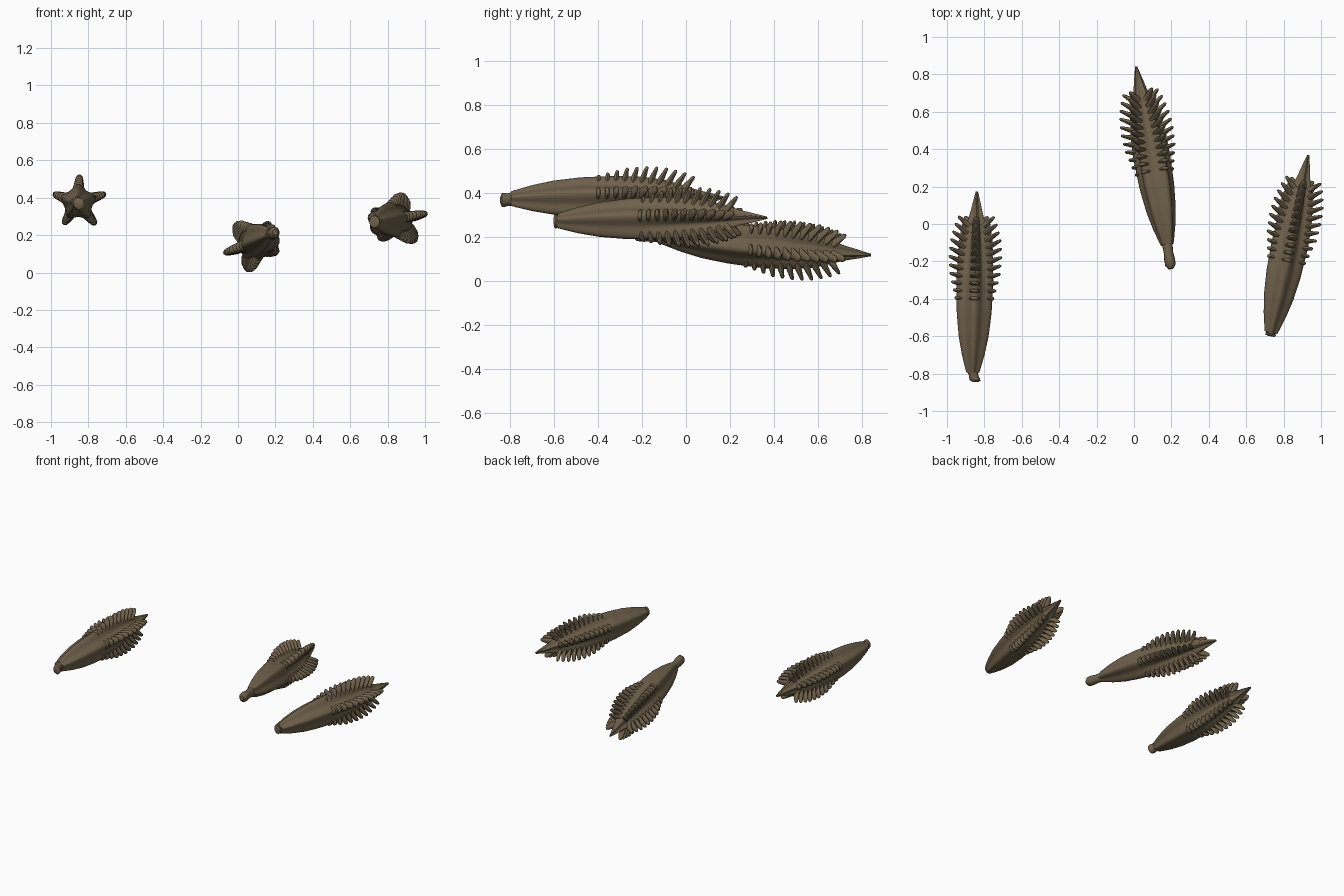
import bpy, bmesh, math
from math import sin, cos, pi
from mathutils import Vector, Matrix

if "Cube" in bpy.data.objects:
    bpy.data.objects.remove(bpy.data.objects["Cube"])

LENGTH = 0.97
brown = bpy.data.materials.new("seed brown")
brown.diffuse_color = (0.16, 0.12, 0.07, 1)
brown.use_nodes = True
brown.node_tree.nodes["Principled BSDF"].inputs["Base Color"].default_value = brown.diffuse_color

# ridge radius of the husk and reach of the spine tips, along its length (0 = stalk, 1 = beak)
HUSK = [(0, .036), (.03, .045), (.1, .064), (.2, .084), (.33, .098), (.5, .104), (.62, .098),
        (.72, .084), (.8, .062), (.87, .038), (.93, .024), (1, .006)]
REACH = [(.4, .106), (.46, .122), (.53, .142), (.62, .149), (.7, .140), (.77, .118), (.84, .088)]


def lookup(table, t):
    for (a, va), (b, vb) in zip(table, table[1:]):
        if t <= b:
            return va + (vb - va) * max(0, (t - a) / (b - a))
    return table[-1][1]


def loft(bm, rings):
    rows = [[bm.verts.new(p) for p in ring] for ring in rings]
    for a, b in zip(rows, rows[1:]):
        n = len(a)
        for i in range(n):
            bm.faces.new((a[i], a[(i + 1) % n], b[(i + 1) % n], b[i]))
    bm.faces.new(rows[0][::-1])
    bm.faces.new(rows[-1])


def finish(bm, name, matrix):
    bmesh.ops.transform(bm, matrix=matrix, verts=bm.verts)
    bmesh.ops.recalc_face_normals(bm, faces=bm.faces)
    mesh = bpy.data.meshes.new(name)
    bm.to_mesh(mesh)
    bm.free()
    mesh.materials.append(brown)
    ob = bpy.data.objects.new(name, mesh)
    bpy.context.collection.objects.link(ob)
    bpy.context.view_layer.objects.active = ob
    ob.select_set(True)
    bpy.ops.object.shade_smooth_by_angle(angle=math.radians(50))
    ob.select_set(False)


def seed(name, base, tip, roll, stalk_vec):
    # local z runs along the seed, local x and y follow world x and z
    base, tip = Vector(base), Vector(tip)
    axis = (tip - base).normalized()
    up = (Vector((0, 0, 1)) - axis * axis.z).normalized()
    side = axis.cross(up)
    m = Matrix((side, up, axis)).transposed().to_4x4()
    m.translation = base
    roll = math.radians(roll)

    # five-ribbed husk tapering to a beak
    bm = bmesh.new()
    rings = []
    for k in range(41):
        t = k / 40
        r = lookup(HUSK, t)
        depth = .22 + .16 * max(0, min(1, (t - .35) / .3))
        ring = []
        for i in range(50):
            a = 2 * pi * i / 50
            rr = r * (1 - depth * (.5 - .5 * cos(5 * a)) ** .8)
            ring.append((rr * cos(a + roll), rr * sin(a + roll), t * LENGTH))
        rings.append(ring)
    loft(bm, rings)
    finish(bm, name + "_husk", m)

    # blunt flattened spines along every rib
    bm = bmesh.new()
    count = 11
    for rib in range(5):
        a = roll + rib * 2 * pi / 5
        out, tang = Vector((cos(a), sin(a), 0)), Vector((-sin(a), cos(a), 0))
        for j in range(count):
            f = j / (count - 1)
            t = .41 + .40 * f
            lean = math.radians(2 + 38 * f)
            r0 = lookup(HUSK, t) * .72
            d = out * cos(lean) + Vector((0, 0, sin(lean)))
            thick = Vector((0, 0, cos(lean))) - out * sin(lean)
            root = out * r0 + Vector((0, 0, t * LENGTH))
            length = (lookup(REACH, t) - r0) / cos(lean)
            if rib % 2:
                length *= .97
            wide = .030 - .008 * f
            rings = []
            for u, w, h in ((0, 1, .016), (.35, .95, .014), (.7, .78, .010),
                            (.9, .62, .0085), (1, .3, .004)):
                c = root + d * (length * u)
                rings.append([c + tang * (wide * w * cos(2 * pi * i / 10))
                              + thick * (h * sin(2 * pi * i / 10)) for i in range(10)])
            loft(bm, rings)
    finish(bm, name + "_spines", m)

    # short stalk stub with a knobbly end
    bm = bmesh.new()
    end = Vector(stalk_vec)
    rings = []
    for u, r in ((-.4, .022), (0, .028), (.35, .025), (.6, .029), (.85, .028), (1, .014)):
        c = base + end * u
        rings.append([c + side * (r * cos(2 * pi * i / 14)) + up * (r * 1.15 * sin(2 * pi * i / 14))
                      for i in range(14)])
    loft(bm, rings)
    finish(bm, name + "_stalk", Matrix())


seed("left_seed", (-.862, -.795, .372), (-.84, .17, .378), 18, (.015, -.05, -.005))
seed("middle_seed", (.178, -.11, .205), (.01, .85, .118), 52, (.02, -.13, .01))
seed("right_seed", (.732, -.58, .272), (.93, .36, .287), 14, (-.003, -.02, 0))
